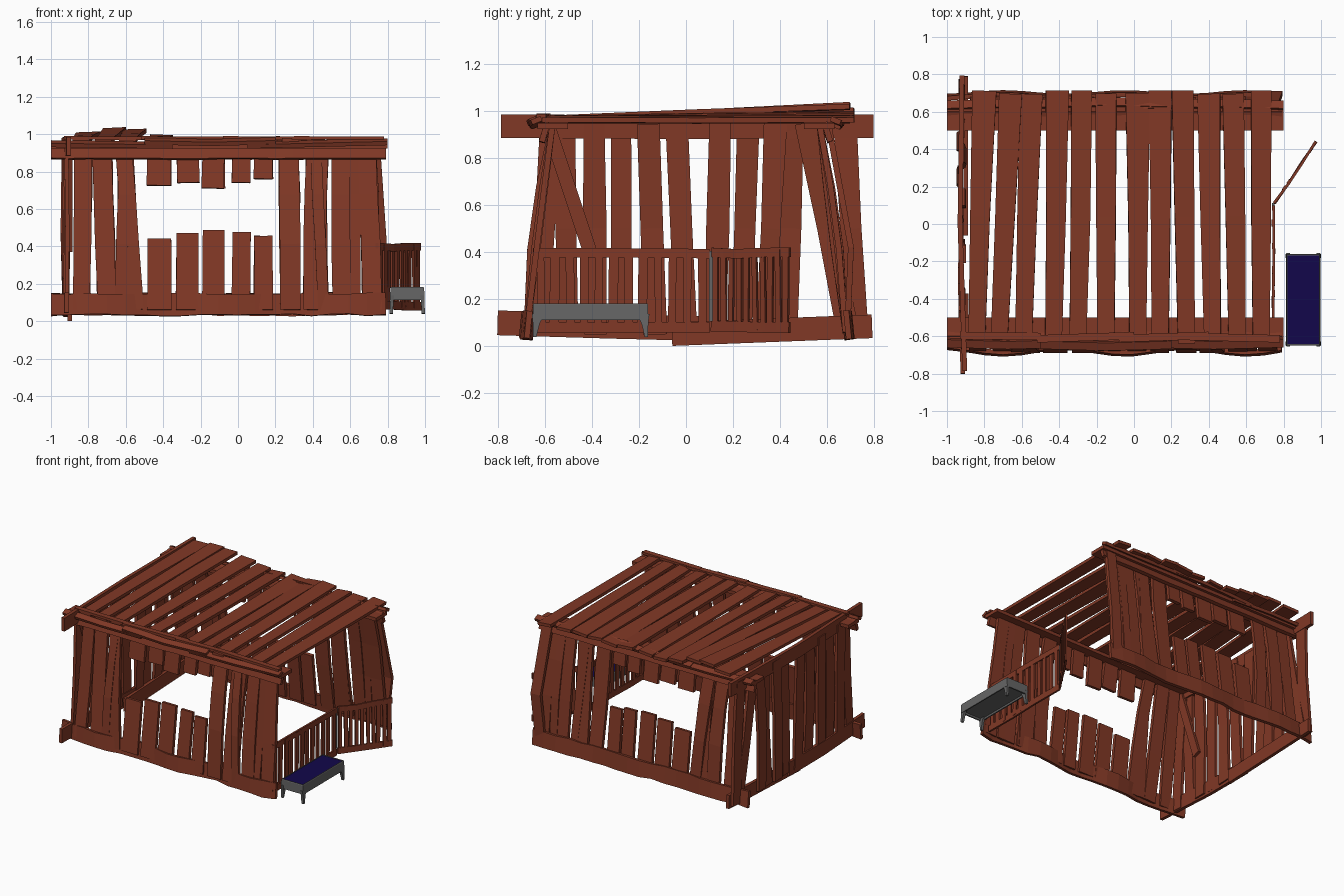
import bpy, bmesh, math, random
from mathutils import Vector

random.seed(4)
R = lambda a: random.uniform(-a, a)


def material(name, rgb):
    m = bpy.data.materials.new(name)
    m.diffuse_color = (*rgb, 1)
    return m


WOOD = material("red_wood", (0.22, 0.04, 0.019))
WATER = material("dark_water", (0.006, 0.002, 0.07))
METAL = material("grey_metal", (0.13, 0.13, 0.13))


def plank(bm, pts, widths, normal, t):
    """Bent board: rectangular section swept along pts."""
    pts = [Vector(p) for p in pts]
    n = Vector(normal).normalized()
    if not isinstance(widths, (list, tuple)):
        widths = [widths] * len(pts)
    side = n.cross(pts[-1] - pts[0]).normalized()
    rings = []
    for p, w in zip(pts, widths):
        rings.append([bm.verts.new(p + side * w / 2 * a + n * t / 2 * b)
                      for a, b in ((-1, -1), (1, -1), (1, 1), (-1, 1))])
    for r0, r1 in zip(rings, rings[1:]):
        for i in range(4):
            bm.faces.new((r0[i], r0[(i + 1) % 4], r1[(i + 1) % 4], r1[i]))
    bm.faces.new(rings[0][::-1])
    bm.faces.new(rings[-1])


def finish(bm, name, mat=None):
    bmesh.ops.recalc_face_normals(bm, faces=bm.faces)
    me = bpy.data.meshes.new(name)
    bm.to_mesh(me)
    bm.free()
    ob = bpy.data.objects.new(name, me)
    bpy.context.collection.objects.link(ob)
    if mat:
        me.materials.append(mat)
    return ob


# front and back walls: leaning planks around a window (x bottom, x top, width, sideways bulge)
TALL = [(-0.835, -0.825, 0.09, 0.0), (-0.70, -0.725, 0.10, 0.0), (-0.625, -0.61, 0.06, 0.0), (-0.55, -0.61, 0.09, 0.0),
        (0.28, 0.27, 0.11, 0.0), (0.405, 0.425, 0.12, 0.0), (0.46, 0.415, 0.06, 0.0),
        (0.555, 0.55, 0.10, 0.0), (0.625, 0.61, 0.06, 0.01), (0.715, 0.685, 0.10, 0.005)]
# (x, width, top of lower board, bottom of upper board)
WINDOW = [(-0.42, 0.13, 0.44, 0.725), (-0.27, 0.12, 0.47, 0.74), (-0.13, 0.12, 0.485, 0.71),
          (0.02, 0.10, 0.475, 0.74), (0.135, 0.10, 0.455, 0.76)]


def lean(z):
    return 0.672 - 0.10 * (z - 0.1) / 0.8


for s, label in ((-1, "front"), (1, "back")):
    nrm = (0, s, 0.12)
    bm = bmesh.new()
    for xb, xt, w, bulge in TALL:
        bow = random.uniform(-0.01, 0.03)
        pts = []
        for f in (0, 0.4, 0.7, 1):
            z = 0.06 + 0.88 * f
            k = math.sin(math.pi * f)
            pts.append((xb + (xt - xb) * f + k * bulge + R(0.004), s * (lean(z) + bow * k), z))
        plank(bm, pts, [w * (1 + R(0.06)) for _ in pts], nrm, 0.025)
    finish(bm, label + "_wall_planks", WOOD)

    bm = bmesh.new()
    for x, w, lo, hi in WINDOW:
        for z0, z1 in ((0.06, lo), (hi, 0.94)):
            plank(bm, [(x + R(0.006), s * lean(z0), z0), (x, s * lean(z1), z1)],
                  [w, w * 0.97], nrm, 0.025)
    finish(bm, label + "_window_planks", WOOD)

    # wavy sill along the ground and lintel under the roof
    bm = bmesh.new()
    amp = 0.018 if s < 0 else 0.01
    xs = [-1 + 1.79 * i / 18 for i in range(19)]
    plank(bm, [(x, s * (0.674 + 0.014 * (s > 0) + amp * math.cos(2 * math.pi * (x + 0.7) / 0.65)), 0.09 + R(0.003))
               for x in xs], [0.115 + R(0.01) for _ in xs], (0, s, 0.1), 0.024)
    finish(bm, label + "_bottom_beam", WOOD)
    bm = bmesh.new()
    plank(bm, [(x, s * 0.60, 0.908 + R(0.003)) for x in xs], 0.085, (0, s, 0.3), 0.025)
    plank(bm, [(-1, s * 0.565, 0.935), (0, s * 0.565, 0.935), (0.8, s * 0.565, 0.935)], 0.13, (0, 0, 1), 0.025)
    finish(bm, label + "_top_beam", WOOD)

    # overlapping trim boards along the roof edge
    bm = bmesh.new()
    for x0, x1, dy, z in ((-1.0, -0.35, 0, 0.945), (-0.5, 0.2, 0.008, 0.955), (0.05, 0.8, 0, 0.95)):
        plank(bm, [(x0, s * (0.635 + dy), z + R(0.01)), ((x0 + x1) / 2, s * (0.645 + dy), z),
                   (x1, s * (0.635 + dy), z + R(0.01))], 0.045, (0, s * 0.4, 1), 0.022)
    if s < 0:
        for x0, x1 in ((-0.93, -0.5), (-0.52, 0.0), (-0.08, 0.4), (0.3, 0.78)):
            plank(bm, [(x0, -0.605 + R(0.01), 0.98), (x1, -0.605 + R(0.01), 0.978)], 0.04, (0, 0, 1), 0.018)
    finish(bm, label + "_roof_trim", WOOD)

# kinked end plank of the back wall, beside the gate
bm = bmesh.new()
plank(bm, [(0.725, 0.685, 0.06), (0.755, 0.70, 0.42), (0.72, 0.605, 0.94)], 0.08, (0, 1, 0.12), 0.025)
finish(bm, "back_end_plank", WOOD)

# left wall planks (y centre, lean towards the top)
bm = bmesh.new()
for i, (y, dy) in enumerate([(-0.63, 0.06), (-0.50, -0.02), (-0.385, -0.005), (-0.275, 0.0), (-0.13, -0.03),
                             (0.0, -0.04), (0.125, 0.02), (0.235, 0.03), (0.34, 0.04), (0.43, 0.02),
                             (0.69, -0.18), (0.725, -0.05)]):
    x = -0.915 - 0.012 * (i % 2)
    plank(bm, [(x, y, 0.05), (x + R(0.012), y + dy * 0.5, 0.5), (x + R(0.006), y + dy, 0.95 + R(0.015))],
          [0.092 + R(0.01) for _ in range(3)], (1, 0, 0), 0.022)
plank(bm, [(-0.895, -0.40, 0.38), (-0.895, -0.58, 0.92)], 0.06, (1, 0, 0), 0.02)
finish(bm, "left_wall_planks", WOOD)

# left wall beams
bm = bmesh.new()
plank(bm, [(-0.915, -0.8, 0.10), (-0.93, -0.3, 0.085), (-0.92, 0.1, 0.075)], 0.105, (1, 0, 0), 0.024)
plank(bm, [(-0.90, -0.06, 0.052), (-0.90, 0.79, 0.085)], 0.10, (1, 0, 0), 0.024)
plank(bm, [(-0.905, -0.785, 0.935), (-0.93, 0, 0.93), (-0.92, 0.795, 0.935)], 0.10, (1, 0, 0), 0.026)
finish(bm, "left_wall_beams", WOOD)

# roof planks running front to back, with the left ones lifted at the rear
bm = bmesh.new()
CENTRES = [-0.82, -0.69, -0.57, -0.42, -0.29, -0.15, 0.02, 0.14, 0.27, 0.41, 0.54, 0.68]
LIFT = [0.035, 0.06, 0.05, 0.02, 0, 0, 0, 0.005, 0.01, 0, 0, 0]
TILT = [-0.02, -0.03, -0.02, -0.01, -0.01, 0, 0, 0, 0.01, 0.01, 0.01, 0.0]
for x, up, tilt in zip(CENTRES, LIFT, TILT):
    z = 0.962 + R(0.006)
    back = 0.705 + 0.012 * math.cos(2 * math.pi * (x - 0.2) / 0.55)
    plank(bm, [(x + tilt, -0.62 + R(0.02), z), (x + R(0.004), 0.04, z + up / 2 + R(0.003)),
               (x - tilt, back, z + up)],
          [0.09, 0.105, 0.12 + R(0.012)], (R(0.1), 0, 1), 0.022)
finish(bm, "roof_planks", WOOD)


# picket fence on the open side, and its gate swung outwards
def fence(name, a, b, count, w):
    bm = bmesh.new()
    a, b = Vector(a), Vector(b)
    d = (b - a).normalized()
    n = Vector((d.y, -d.x, 0))
    up = Vector((0, 0, 1))
    for z, rail in ((0.395, 0.04), (0.083, 0.045)):
        plank(bm, [a.lerp(b, f) + up * (z + R(0.004)) + n * R(0.004) for f in (0, 0.33, 0.66, 1)], rail, n, 0.014)
    for i in range(count):
        p = a.lerp(b, (i + 0.5) / count) + n * R(0.003)
        plank(bm, [p + up * 0.07 + d * R(0.006), p + up * 0.41], w * (1 + R(0.15)), n, 0.012)
    finish(bm, name, WOOD)


fence("side_fence", (0.745, -0.65, 0), (0.745, 0.10, 0), 12, 0.036)
fence("side_gate", (0.75, 0.11, 0), (0.975, 0.44, 0), 10, 0.026)
bm = bmesh.new()
plank(bm, [(0.745, 0.105, 0.105), (0.745, 0.105, 0.405)], 0.013, (1, 0, 0), 0.013)
finish(bm, "gate_hinge_post", METAL)

# water trough: flared open tray on four tapered legs
CX, CY = 0.905, -0.405


def ring(bm, hx, hy, z):
    return [bm.verts.new((CX + hx * a, CY + hy * b, z)) for a, b in ((-1, -1), (1, -1), (1, 1), (-1, 1))]


bm = bmesh.new()
rings = [ring(bm, *p) for p in ((0.082, 0.232, 0.125), (0.084, 0.234, 0.112), (0.093, 0.245, 0.112),
                                (0.09, 0.244, 0.178), (0.087, 0.241, 0.183), (0.083, 0.237, 0.183), (0.083, 0.237, 0.165))]
for r0, r1 in zip(rings, rings[1:]):
    for i in range(4):
        bm.faces.new((r0[i], r0[(i + 1) % 4], r1[(i + 1) % 4], r1[i]))
bm.faces.new(rings[0])
bm.faces.new(rings[-1])
finish(bm, "trough_body", METAL)

bm = bmesh.new()
for a in (-1, 1):
    for b in (-1, 1):
        plank(bm, [(CX + a * 0.08, CY + b * 0.225, 0.135), (CX + a * 0.083, CY + b * 0.231, 0.095),
                   (CX + a * 0.086, CY + b * 0.237, 0.04)], [0.05, 0.028, 0.014], (1, 0, 0), 0.018)
finish(bm, "trough_legs", METAL)

bm = bmesh.new()
bm.faces.new(ring(bm, 0.083, 0.237, 0.178))
finish(bm, "trough_water", WATER)
